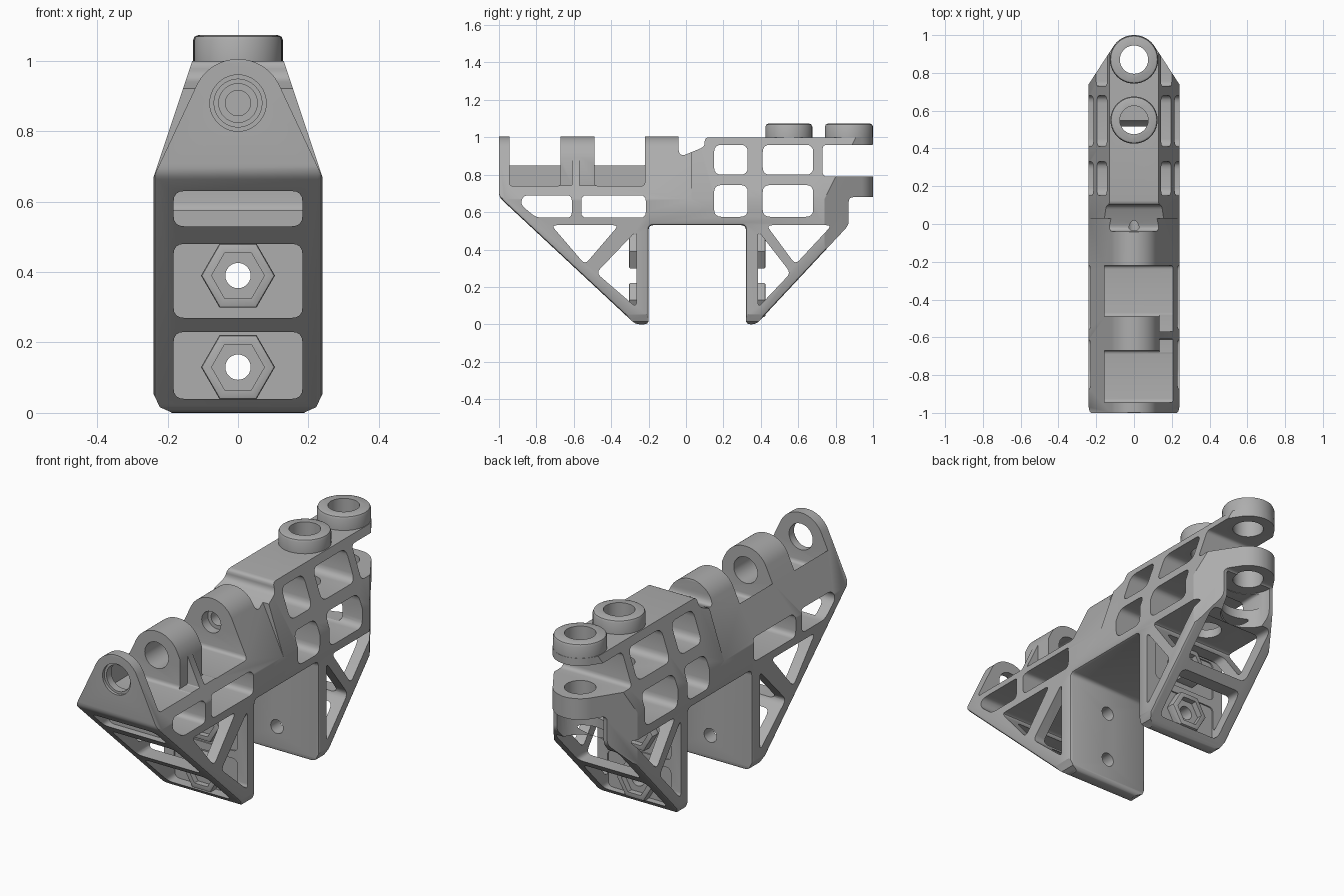
import bpy, bmesh, math
from mathutils import Vector

cube = bpy.data.objects.get("Cube")
if cube:
    bpy.data.objects.remove(cube, do_unlink=True)

grey = bpy.data.materials.new("plain grey")
grey.use_nodes = True
grey.diffuse_color = (0.42, 0.42, 0.42, 1)
grey.node_tree.nodes["Principled BSDF"].inputs["Base Color"].default_value = (0.42, 0.42, 0.42, 1)


def rounded(points, radius, steps=4):
    """Round every corner of a 2D outline."""
    result, count = [], len(points)
    for i in range(count):
        p = Vector(points[i])
        a, b = Vector(points[i - 1]) - p, Vector(points[(i + 1) % count]) - p
        a = p + a.normalized() * min(radius, a.length * 0.45)
        b = p + b.normalized() * min(radius, b.length * 0.45)
        for k in range(steps + 1):
            t = k / steps
            result.append(tuple(a * (1 - t) ** 2 + p * 2 * t * (1 - t) + b * t * t))
    return result


def arc(cx, cy, r, start, end, steps):
    angles = [math.radians(start + (end - start) * k / steps) for k in range(steps + 1)]
    return [(cx + r * math.cos(a), cy + r * math.sin(a)) for a in angles]


def circle(cx, cy, r, sides=40):
    return arc(cx, cy, r, 0, 360, sides)[:-1]


def rect(a0, b0, a1, b1, r=0.03):
    return rounded([(a0, b0), (a1, b0), (a1, b1), (a0, b1)], r)


def mirrored(half):
    """Close a right-hand outline with its reflection in the first axis."""
    return half + [(-a, b) for a, b in reversed(half)]


def prism(name, outline, axis, low, high, bevel=0):
    place = {"x": lambda a, b, h: (h, a, b),
             "y": lambda a, b, h: (a, h, b),
             "z": lambda a, b, h: (a, b, h)}[axis]
    bm = bmesh.new()
    bottom = [bm.verts.new(place(a, b, low)) for a, b in outline]
    top = [bm.verts.new(place(a, b, high)) for a, b in outline]
    caps = [bm.faces.new(bottom), bm.faces.new(top)]
    for i in range(len(outline)):
        bm.faces.new((bottom[i - 1], bottom[i], top[i], top[i - 1]))
    bmesh.ops.recalc_face_normals(bm, faces=bm.faces)
    if bevel:
        rim = [e for f in caps for e in f.edges]
        bmesh.ops.bevel(bm, geom=rim, offset=bevel, segments=2, profile=0.5,
                        affect="EDGES", clamp_overlap=False)
    mesh = bpy.data.meshes.new(name)
    bm.to_mesh(mesh)
    bm.free()
    mesh.materials.append(grey)
    obj = bpy.data.objects.new(name, mesh)
    bpy.context.scene.collection.objects.link(obj)
    return obj


def combine(target, tool, operation):
    mod = target.modifiers.new("boolean", "BOOLEAN")
    mod.object, mod.operation, mod.solver = tool, operation, "EXACT"
    bpy.context.view_layer.objects.active = target
    bpy.ops.object.modifier_apply(modifier=mod.name)
    bpy.data.objects.remove(tool, do_unlink=True)


def cut(outline, axis, low, high):
    combine(body, prism("cutter", outline, axis, low, high), "DIFFERENCE")


def add(outline, axis, low, high, bevel=0):
    combine(body, prism("boss", outline, axis, low, high, bevel), "UNION")


# Side profile: two braced legs under a long beam
side = [(-1, 1.02), (-1, .68), (-.27, 0), (-.2, 0), (-.2, .53), (.32, .53), (.32, 0),
        (.375, 0), (.87, .53), (.87, .68), (1.02, .68), (1.02, .79), (.73, .79),
        (.73, .96), (1.02, .96), (1.02, 1), (.1, 1), (.1, .95), (-.02, .9),
        (-.04, .92), (-.04, 1.02)]
body = prism("bracket_body", rounded(side, 0.025), "x", -0.24, 0.24, 0.014)

# Cross-sections: round-topped lugs in front, flat-topped beam behind
foot = [(.17, -.02), (.19, .002), (.222, .016), (.238, .05), (.27, .1)]
lug = mirrored(foot + [(.26, .627)] + arc(0, .875, .13, 25, 90, 12)[:-1])
beam = mirrored(foot + [(.26, .61), (.13, 1), (.10, 1.09)])
section = prism("section", lug, "y", -1.1, 0.05)
combine(section, prism("beam_section", beam, "y", 0.03, 1.1), "UNION")
combine(body, section, "INTERSECT")

# Plan: tapered round nose at the back
nose = mirrored([(.26, -1.1), (.26, .709)] + arc(0, .87, .13, 33, 90, 14)[:-1])
combine(body, prism("plan", nose, "z", -0.1, 1.2), "INTERSECT")

# Troughs between the front lugs, leaving a wall on one side
for y0, y1 in ((-.945, -.67), (-.49, -.22)):
    cut(rect(y0, .74, y1, 1.2, .02), "x", -.155, .4)
    cut(rect(y0, .85, y1, 1.2, .005), "x", -.4, .4)
for y0, y1 in ((-.7, -.61), (-.57, -.46)):
    cut(rect(y0, .742, y1, 1.2, .005), "x", .135, .4)

# Horizontal holes through the lugs
cut(circle(0, .88, .068), "y", -1.1, -.4)
cut(circle(0, .88, .08), "y", -1.1, -.985)
cut(circle(0, .88, .055), "y", -.3, -.17)
cut(circle(0, .88, .036), "y", -.3, .02)

# Windows through the beam from side to side
cut(rounded([(-.87, .69), (-.61, .69), (-.61, .57), (-.8, .57), (-.885, .64)], .03), "x", -.4, .4)
cut(rect(-.56, .57, -.215, .69), "x", -.4, .4)
for y0, y1 in ((.15, .33), (.41, .68)):
    for z0, z1 in ((.575, .745), (.8, .96)):
        cut(rect(y0, z0, y1, z1, .04), "x", -.4, .4)

# Triangular windows through the legs
triangles = [[(-.72, .53), (-.36, .53), (-.54, .32)],
             [(-.265, .5), (-.48, .275), (-.265, .09)],
             [(.43, .53), (.78, .53), (.585, .32)],
             [(.385, .5), (.56, .275), (.385, .09)]]
for tri in triangles:
    cut(rounded(tri, .03), "x", -.4, .4)

# Openings in the sloping faces, and hexagonal nut seats behind them
for z0, z1 in ((.04, .23), (.27, .48)):
    cut(rect(-.183, z0, .183, z1), "y", -1.2, -.258)
    cut(rect(-.183, z0, .183, z1), "y", .378, 1.2)
cut(rect(-.183, .53, .183, .63), "y", -1.2, -.8)
for wall, way in ((-.26, -1), (.38, 1)):
    for z in (.13, .39):
        def span(a, b):
            return sorted((wall + way * a, wall + way * b))
        add(circle(0, z, .105, 6), "y", *span(-.02, .045), .008)
        cut(circle(0, z, .075, 6), "y", *span(.015, .08))
        cut(circle(0, z, .036, 24), "y", *span(-.12, .1))

# Hollow under the rear nose
cut(circle(0, .87, .135), "z", .3, .672)
cut(rect(-.125, .58, .125, .67, .02), "y", .64, .95)

# Upright rings on top, with holes running down through the beam
add(circle(0, .55, .125), "z", .98, 1.073, .015)
add(circle(0, .871, .128), "z", .962, 1.073, .015)
cut(circle(0, .55, .075), "z", .5, 1.2)
cut(circle(0, .87, .075), "z", .5, 1.2)

# Smooth the curves and keep the edges sharp
bpy.ops.object.select_all(action="DESELECT")
body.select_set(True)
bpy.context.view_layer.objects.active = body
bpy.ops.object.shade_smooth_by_angle(angle=math.radians(30))
